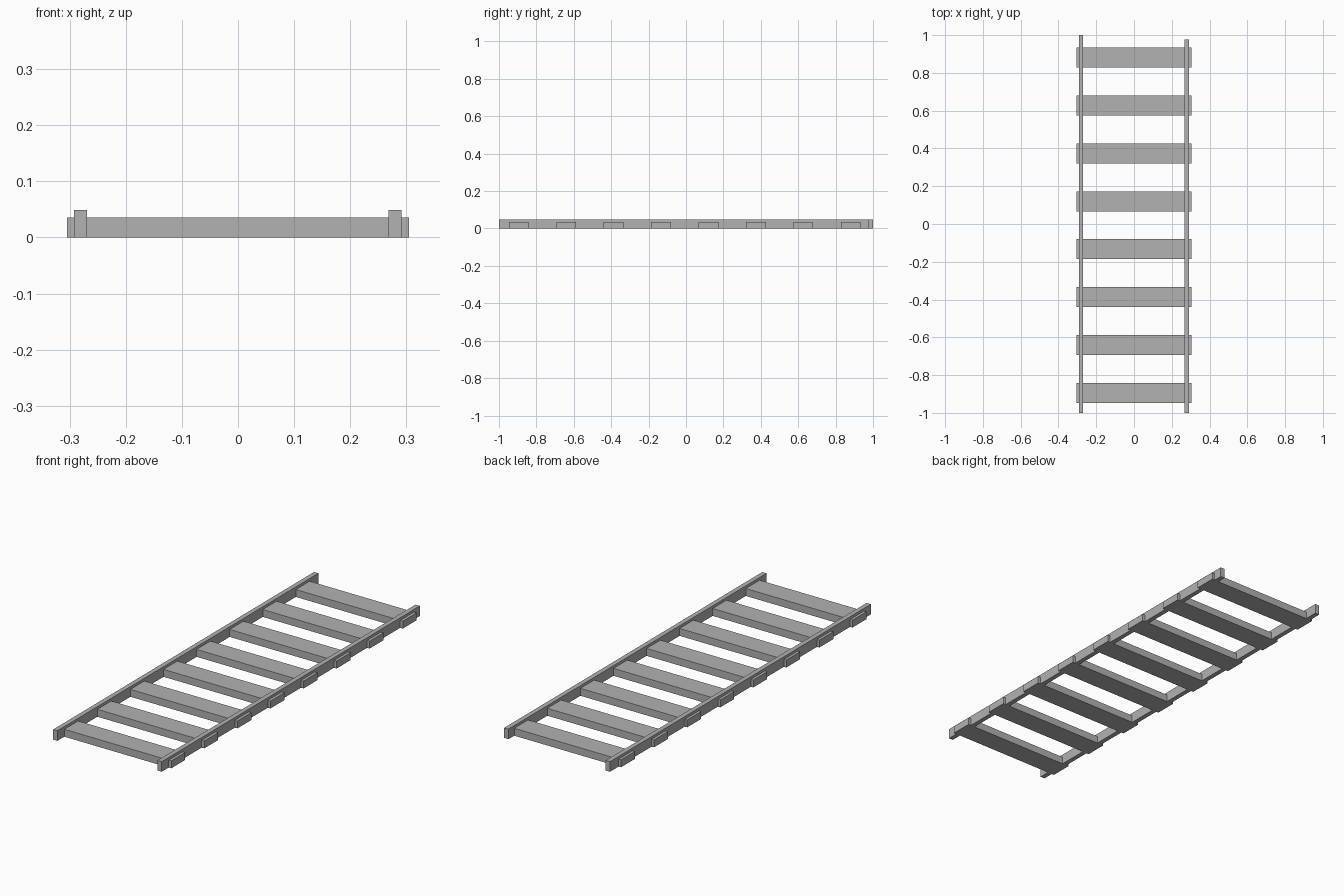
import bpy
import bmesh

cube = bpy.data.objects.get("Cube")
if cube:
    bpy.data.objects.remove(cube, do_unlink=True)

grey = bpy.data.materials.new("plain grey")
grey.use_nodes = True
colour = (0.445, 0.445, 0.445, 1)
grey.diffuse_color = colour
grey.node_tree.nodes["Principled BSDF"].inputs["Base Color"].default_value = colour


def box(name, low, high):
    """Flat-faced box between two opposite corners."""
    centre = [(a + b) / 2 for a, b in zip(low, high)]
    size = [b - a for a, b in zip(low, high)]
    bm = bmesh.new()
    bmesh.ops.create_cube(bm, size=1)
    bmesh.ops.scale(bm, vec=size, verts=bm.verts)
    mesh = bpy.data.meshes.new(name)
    bm.to_mesh(mesh)
    bm.free()
    mesh.materials.append(grey)
    obj = bpy.data.objects.new(name, mesh)
    obj.location = centre
    bpy.context.collection.objects.link(obj)
    return obj


# Side rails: the left one is slightly shorter at the back
RAIL_TOP = 0.049
box("right_rail", (-0.292, -1, 0), (-0.269, 1, RAIL_TOP))
box("left_rail", (0.268, -1, 0), (0.291, 0.978, RAIL_TOP))

# Evenly spaced flat rungs whose ends poke out through the rails
RUNGS = 8
FIRST, PITCH = -0.894, 0.2535
HALF_LENGTH, HALF_DEPTH, RUNG_TOP = 0.305, 0.053, 0.036
for i in range(RUNGS):
    y = FIRST + i * PITCH
    box(f"rung_{i + 1}",
        (-HALF_LENGTH, y - HALF_DEPTH, 0),
        (HALF_LENGTH, y + HALF_DEPTH, RUNG_TOP))
